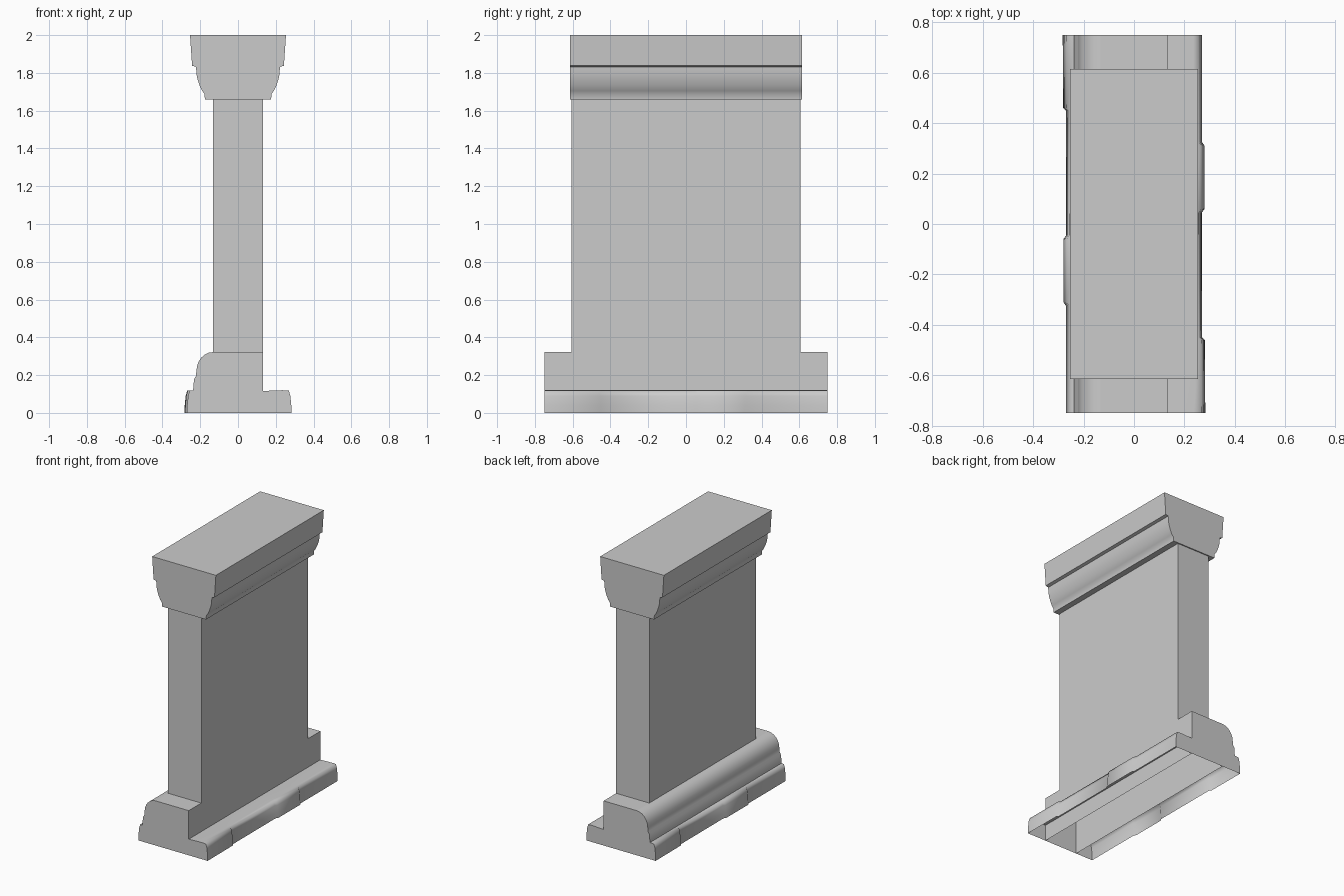
import bpy, bmesh, math

cube = bpy.data.objects.get("Cube")
if cube:
    bpy.data.objects.remove(cube, do_unlink=True)

stone = bpy.data.materials.new("grey_stone")
stone.use_nodes = True
GREY = (0.6, 0.6, 0.6, 1)
stone.diffuse_color = GREY
stone.node_tree.nodes["Principled BSDF"].inputs["Base Color"].default_value = GREY


def loft(name, sections, angle=30, open_bottom=True):
    """Join closed rings of points, cap both ends, optionally open the underside."""
    bm = bmesh.new()
    rings = [[bm.verts.new(p) for p in ring] for ring in sections]
    count = len(rings[0])
    for a, b in zip(rings, rings[1:]):
        for i in range(count):
            j = (i + 1) % count
            bm.faces.new((a[i], a[j], b[j], b[i]))
    bm.faces.new(rings[0])
    bm.faces.new(rings[-1])
    bmesh.ops.recalc_face_normals(bm, faces=bm.faces)
    if open_bottom:
        under = [f for f in bm.faces if all(v.co.z < 0.001 for v in f.verts)]
        bmesh.ops.delete(bm, geom=under, context='FACES')
    mesh = bpy.data.meshes.new(name)
    bm.to_mesh(mesh)
    bm.free()
    mesh.materials.append(stone)
    obj = bpy.data.objects.new(name, mesh)
    bpy.context.collection.objects.link(obj)
    bpy.ops.object.select_all(action='DESELECT')
    obj.select_set(True)
    bpy.context.view_layer.objects.active = obj
    bpy.ops.object.shade_smooth_by_angle(angle=math.radians(angle))
    return obj


def along_y(profile, half):
    return [[(x, y, z) for x, z in profile] for y in (-half, half)]


WALL, FOOT, FOOT_TOP, CURB_TOP = 0.132, 0.75, 0.322, 0.12

# Wall slab with its wider foot, an upside-down T seen from the side
tee = [(-FOOT, 0), (FOOT, 0), (FOOT, FOOT_TOP), (0.607, FOOT_TOP),
       (0.607, 1.67), (-0.607, 1.67), (-0.607, FOOT_TOP), (-FOOT, FOOT_TOP)]
loft("wall", [[(x, y, z) for y, z in tee] for x in (-WALL, WALL)])

# Moulded cap, the same on both sides
half_cap = [(0.175, 1.66), (0.178, 1.69), (0.19, 1.705), (0.204, 1.735),
            (0.214, 1.765), (0.22, 1.795), (0.222, 1.832), (0.243, 1.838),
            (0.254, 2.0)]
cap = half_cap + [(-x, z) for x, z in reversed(half_cap)]
loft("cap", along_y(cap, 0.615), 35)

# Rounded moulding on one side of the foot
arc = [(-WALL - 0.088 * math.sin(t), 0.222 + 0.1 * math.cos(t))
       for t in (math.radians(a) for a in range(0, 91, 15))]
moulding = arc + [(-0.223, 0.195), (-0.233, 0.178), (-0.238, 0.115), (-WALL, 0.115)]
loft("foot_moulding", along_y(moulding, FOOT), 40)

# Worn curbs, one each side and turned half round, with proud stretches
stations = [(-FOOT, 0.283), (-0.46, 0.281), (-0.45, 0.27), (0.045, 0.269),
            (0.06, 0.28), (0.31, 0.28), (0.325, 0.27), (FOOT, 0.27)]
for name, turn in (("left_curb", 1), ("right_curb", -1)):
    sections = []
    for y, edge in stations:
        ring = [(WALL, 0), (WALL, CURB_TOP - 0.004), (0.235, CURB_TOP),
                (edge - 0.014, CURB_TOP - 0.002), (edge - 0.006, 0.09),
                (edge - 0.001, 0.04), (edge, 0)]
        sections.append([(turn * x, turn * y, z) for x, z in ring])
    loft(name, sections, 80)
